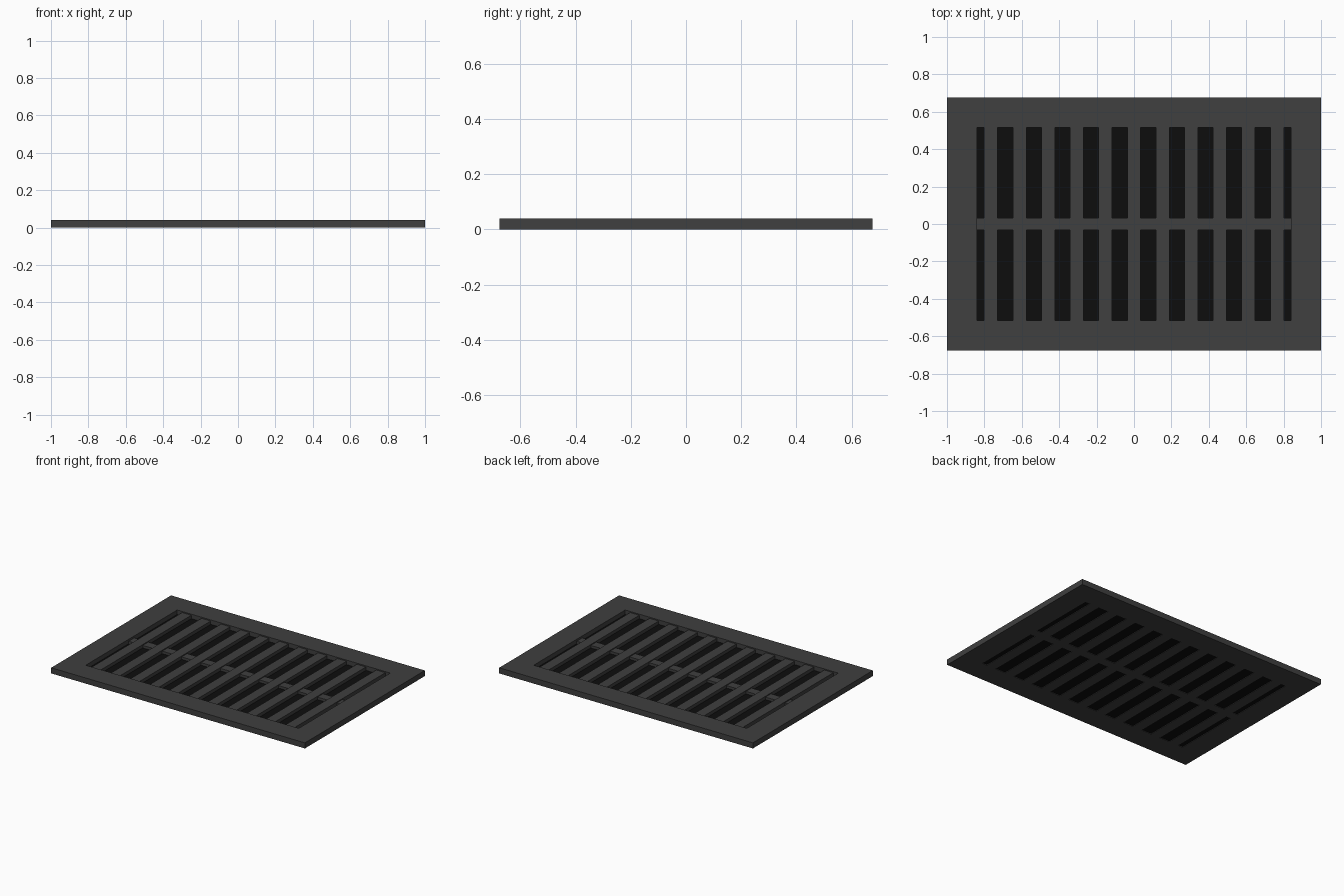
import bpy, bmesh

if "Cube" in bpy.data.objects:
    bpy.data.objects.remove(bpy.data.objects["Cube"])

def material(name, v):
    m = bpy.data.materials.new(name)
    m.diffuse_color = (v, v, v, 1)
    m.use_nodes = True
    m.node_tree.nodes["Principled BSDF"].inputs["Base Color"].default_value = m.diffuse_color
    return m

GREY = material("dark grey metal", 0.05)
BLACK = material("black backing", 0.004)

def box(name, x0, x1, y0, y1, z0, z1, mat):
    bm = bmesh.new()
    bmesh.ops.create_cube(bm, size=1)
    for v in bm.verts:
        v.co.x = x1 if v.co.x > 0 else x0
        v.co.y = y1 if v.co.y > 0 else y0
        v.co.z = z1 if v.co.z > 0 else z0
    me = bpy.data.meshes.new(name)
    bm.to_mesh(me)
    bm.free()
    me.materials.append(mat)
    ob = bpy.data.objects.new(name, me)
    bpy.context.collection.objects.link(ob)
    return ob

W, D, H = 1.0, 0.675, 0.04      # outer half sizes and height
IW, ID = 0.84, 0.515            # opening half sizes

# Outer frame: a rectangular ring
bm = bmesh.new()
loops = []
for w, d, z in ((W, D, 0), (W, D, H), (IW, ID, H), (IW, ID, 0)):
    loops.append([bm.verts.new((sx * w, sy * d, z))
                  for sx, sy in ((-1, -1), (1, -1), (1, 1), (-1, 1))])
for k in range(4):
    a, b = loops[k], loops[(k + 1) % 4]
    for i in range(4):
        j = (i + 1) % 4
        bm.faces.new((a[i], a[j], b[j], b[i]))
bmesh.ops.recalc_face_normals(bm, faces=bm.faces)
me = bpy.data.meshes.new("frame")
bm.to_mesh(me)
bm.free()
me.materials.append(GREY)
bpy.context.collection.objects.link(bpy.data.objects.new("frame", me))

# Slats, slightly below the frame top
for i in range(-5, 6):
    c = i * 0.153
    box(f"slat_{i + 6}", c - 0.036, c + 0.036, -ID, ID, 0.0, 0.032, GREY)

# Cross bar and dark backing inside the slots
box("cross_bar", -IW, IW, -0.031, 0.031, 0.0, 0.026, GREY)
box("backing", -IW, IW, -ID, ID, 0.004, 0.008, BLACK)
